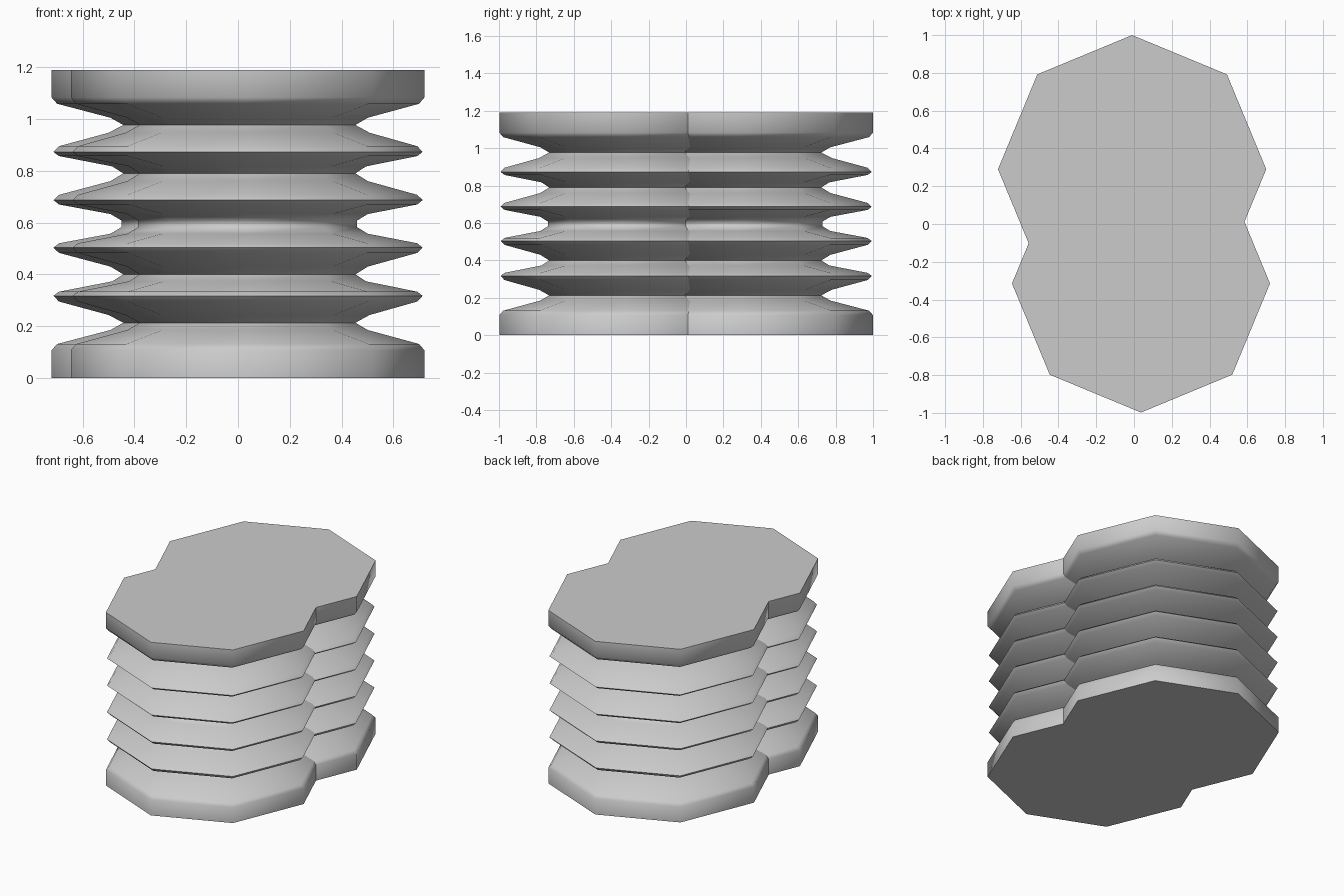
import bpy, bmesh, math

if "Cube" in bpy.data.objects:
    bpy.data.objects.remove(bpy.data.objects["Cube"])

HEIGHT = 1.19
MID = HEIGHT / 2

# Upper half of the bellows profile: (radius fraction, height above the middle)
half = [(0.62, 0.013), (0.68, 0.038), (0.96, 0.075), (0.99, 0.092),
        (0.96, 0.112), (0.68, 0.165), (0.61, 0.195), (0.67, 0.222),
        (0.96, 0.262), (0.99, 0.278), (0.96, 0.300), (0.69, 0.352),
        (0.61, 0.382), (0.68, 0.410), (0.97, 0.464), (1.0, 0.488),
        (1.0, MID)]
# Mirror it to get the full profile from floor to top
profile = [(r, MID - h) for r, h in reversed(half)] + [(r, MID + h) for r, h in half]


def bellows(name, cx, cy, radius, sides=8):
    bm = bmesh.new()
    rings = []
    for r, z in profile:
        rings.append([bm.verts.new((radius * r * math.cos(2 * math.pi * i / sides),
                                    radius * r * math.sin(2 * math.pi * i / sides), z))
                      for i in range(sides)])
    for a, b in zip(rings, rings[1:]):
        for i in range(sides):
            j = (i + 1) % sides
            bm.faces.new((a[i], a[j], b[j], b[i]))
    # End plates
    bm.faces.new(list(reversed(rings[0])))
    bm.faces.new(rings[-1])
    mesh = bpy.data.meshes.new(name)
    bm.to_mesh(mesh)
    bm.free()
    ob = bpy.data.objects.new(name, mesh)
    ob.location = (cx, cy, 0)
    bpy.context.collection.objects.link(ob)
    bpy.ops.object.select_all(action='DESELECT')
    ob.select_set(True)
    bpy.context.view_layer.objects.active = ob
    bpy.ops.object.shade_smooth_by_angle(angle=math.radians(60))
    return ob


# Two overlapping octagonal air spring bellows
bellows("rear_bellows", -0.01, 0.29, 0.71)
bellows("front_bellows", 0.037, -0.315, 0.683)
